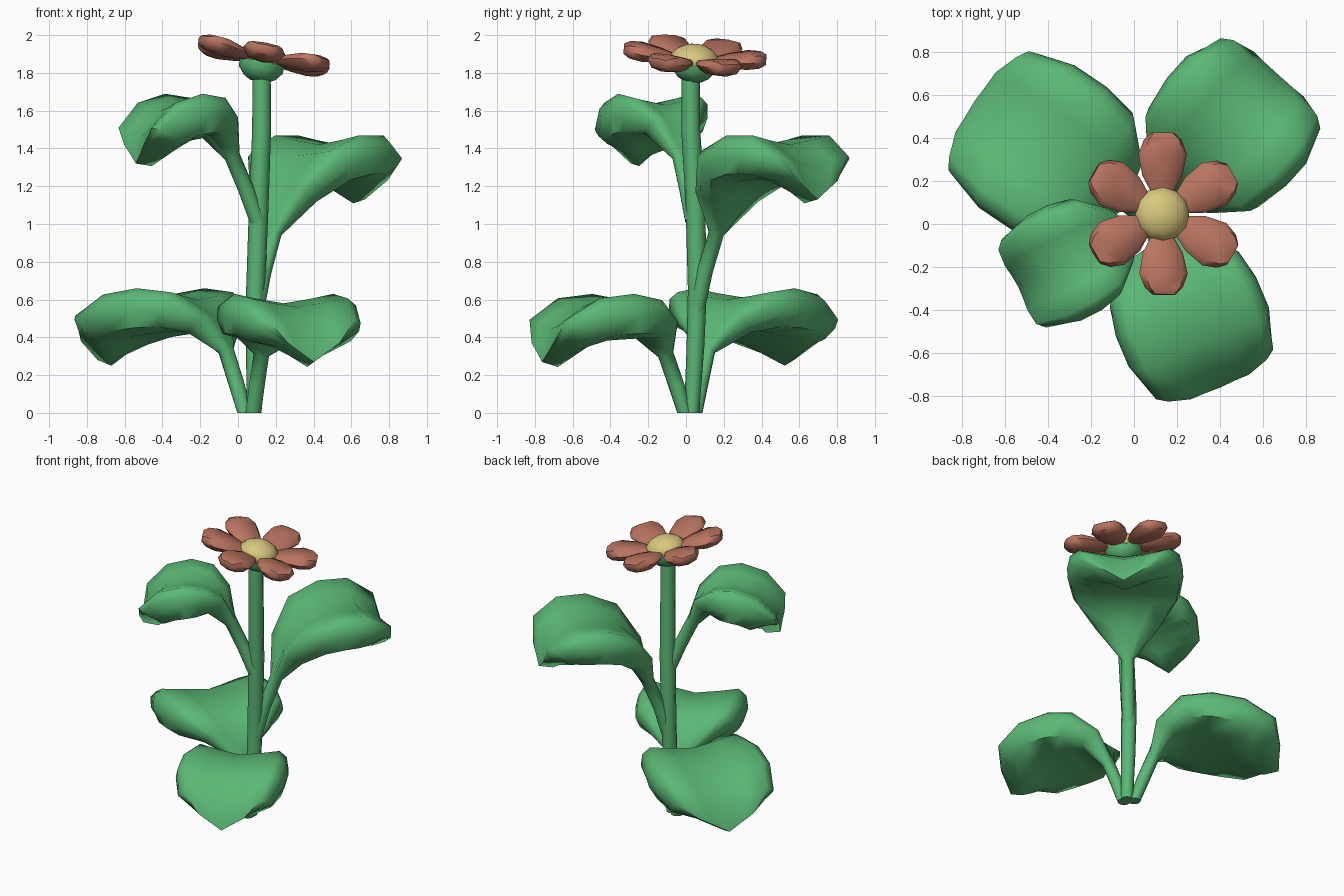
import bpy, bmesh, math
from mathutils import Vector

if "Cube" in bpy.data.objects:
    bpy.data.objects.remove(bpy.data.objects["Cube"])


def material(name, rgb):
    m = bpy.data.materials.new(name)
    m.diffuse_color = (*rgb, 1)
    m.use_nodes = True
    m.node_tree.nodes["Principled BSDF"].inputs["Base Color"].default_value = m.diffuse_color
    return m


GREEN = material("leaf green", (0.105, 0.48, 0.18))
RUST = material("petal rust", (0.49, 0.175, 0.12))
YELLOW = material("centre yellow", (0.69, 0.58, 0.21))


def loft(name, rings, mat, angle=40):
    """Skin a list of equal-length point rings and cap both ends."""
    bm = bmesh.new()
    vs = [[bm.verts.new(p) for p in ring] for ring in rings]
    n = len(vs[0])
    for a, b in zip(vs, vs[1:]):
        for i in range(n):
            j = (i + 1) % n
            bm.faces.new((a[i], a[j], b[j], b[i]))
    bm.faces.new(vs[0][::-1])
    bm.faces.new(vs[-1])
    bmesh.ops.recalc_face_normals(bm, faces=bm.faces)
    me = bpy.data.meshes.new(name)
    bm.to_mesh(me)
    bm.free()
    me.materials.append(mat)
    ob = bpy.data.objects.new(name, me)
    bpy.context.collection.objects.link(ob)
    bpy.ops.object.select_all(action='DESELECT')
    ob.select_set(True)
    bpy.context.view_layer.objects.active = ob
    bpy.ops.object.shade_smooth_by_angle(angle=math.radians(angle))
    return ob


def circle(c, r, n):
    return [Vector(c) + Vector((r * math.cos(math.tau * i / n), r * math.sin(math.tau * i / n), 0))
            for i in range(n)]


# Stem
loft("stem", [circle((x, y, z), r, 8) for x, y, z, r in (
    (0.085, 0.03, 0, 0.04), (0.09, 0.05, 0.35, 0.047), (0.093, 0.06, 0.65, 0.05),
    (0.11, 0.05, 1.1, 0.052), (0.125, 0.025, 1.5, 0.05), (0.125, 0.025, 1.8, 0.048))], GREEN, 60)

# Leaves: round stalk and thick drooping blade in one loft
WIDTH = (0, 0, 0, 0.55, 0.92, 1, 1, 0.88, 0.52)    # blade width along the leaf
THICK = (0, 0, 0, 0.65, 0.9, 1, 1, 0.9, 0.5)       # blade thickness along the leaf
SWEEP = (0, 0, 0, 0.04, 0.02, 0, 0, 0.04, 0.12)    # rims pulled back from the tip
HALF = [(0.45, 0.025), (0.8, 0.05), (0.95, 0.01), (1, -0.07), (0.93, -0.16), (0.5, -0.19)]
SECTION = [(0, 0)] + HALF + [(0, -0.19)] + [(-u, v) for u, v in reversed(HALF)]


def leaf(name, base, heading, width, path):
    d = Vector((math.cos(math.radians(heading)), math.sin(math.radians(heading)), 0))
    side = Vector((-d.y, d.x, 0))
    n = len(SECTION)
    rings = []
    for i, (r, z) in enumerate(path):
        r0, z0 = path[max(i - 1, 0)]
        r1, z1 = path[min(i + 1, len(path) - 1)]
        tan = (d * (r1 - r0) + Vector((0, 0, z1 - z0))).normalized()
        up = tan.cross(side)
        ring = []
        for k, (u, v) in enumerate(SECTION):
            if i < 3:
                a = math.tau * k / n
                s, h = 0.042 * math.sin(a), 0.042 * math.cos(a) - 0.03
            else:
                s, h = u * width * WIDTH[i], v * THICK[i]
            p = Vector(base) + d * r + Vector((0, 0, z)) + side * s + up * h
            p -= tan * (SWEEP[i] * abs(u))
            p.z = max(p.z, 0)
            ring.append(p)
        rings.append(ring)
    loft(name, rings, GREEN, 60)


leaf("lower_back_leaf", (0.06, 0.03, 0), 146, 0.40,
     [(0, 0), (0.06, 0.18), (0.12, 0.34), (0.20, 0.52), (0.33, 0.60),
      (0.5, 0.61), (0.70, 0.58), (0.91, 0.46), (0.97, 0.28)])
leaf("lower_front_leaf", (0.07, 0.02, 0), -67, 0.355,
     [(0, 0), (0.05, 0.16), (0.11, 0.32), (0.18, 0.49), (0.30, 0.56),
      (0.44, 0.58), (0.62, 0.56), (0.80, 0.44), (0.85, 0.27)])
leaf("upper_back_leaf", (0.09, 0.05, 0), 48, 0.375,
     [(-0.02, 0.55), (0.04, 0.76), (0.12, 0.96), (0.20, 1.20), (0.33, 1.36),
      (0.50, 1.42), (0.67, 1.42), (0.83, 1.31), (0.87, 1.13)])
leaf("upper_front_leaf", (0.11, 0.04, 0), 207, 0.275,
     [(-0.02, 1.03), (0.05, 1.2), (0.13, 1.37), (0.23, 1.57), (0.33, 1.63),
      (0.44, 1.64), (0.58, 1.60), (0.71, 1.46), (0.73, 1.32)])

# Flower head, built flat and then tilted
CENTRE = Vector((0.13, 0.045, 1.865))
TILT = Vector((0, 0, 1)).rotation_difference(Vector((0.19, 0.08, 1)))


def place(rings):
    return [[CENTRE + TILT @ p for p in ring] for ring in rings]


# Green cup under the flower
loft("flower_cup", place([circle((0, 0, z), r, 10) for z, r in (
    (-0.11, 0.05), (-0.09, 0.085), (-0.05, 0.118), (-0.01, 0.12), (0.0, 0.1))]), GREEN)

# Domed centre
loft("flower_centre", place([circle((0, 0, z), r, 12) for z, r in (
    (-0.02, 0.11), (0.0, 0.128), (0.03, 0.124), (0.06, 0.095), (0.08, 0.055), (0.088, 0.015))]), YELLOW, 60)

# Six petals
for k in range(6):
    a = math.radians(90 + 60 * k)
    d = Vector((math.cos(a), math.sin(a), 0))
    s = Vector((-d.y, d.x, 0))
    rings = []
    for r, w, t in ((0.1, 0.05, 0.02), (0.18, 0.095, 0.038), (0.28, 0.115, 0.052),
                    (0.345, 0.09, 0.048), (0.378, 0.055, 0.028)):
        z = 0.005 + 0.10 * (r - 0.1)
        rings.append([d * r + s * (u * w) + Vector((0, 0, z + v * t)) for u, v in (
            (1, 0.1), (0.8, 0.75), (0, 0.85), (-0.8, 0.75), (-1, 0.1), (-0.7, -0.7), (0, -0.95), (0.7, -0.7))])
    loft(f"petal_{k + 1}", place(rings), RUST, 50)
